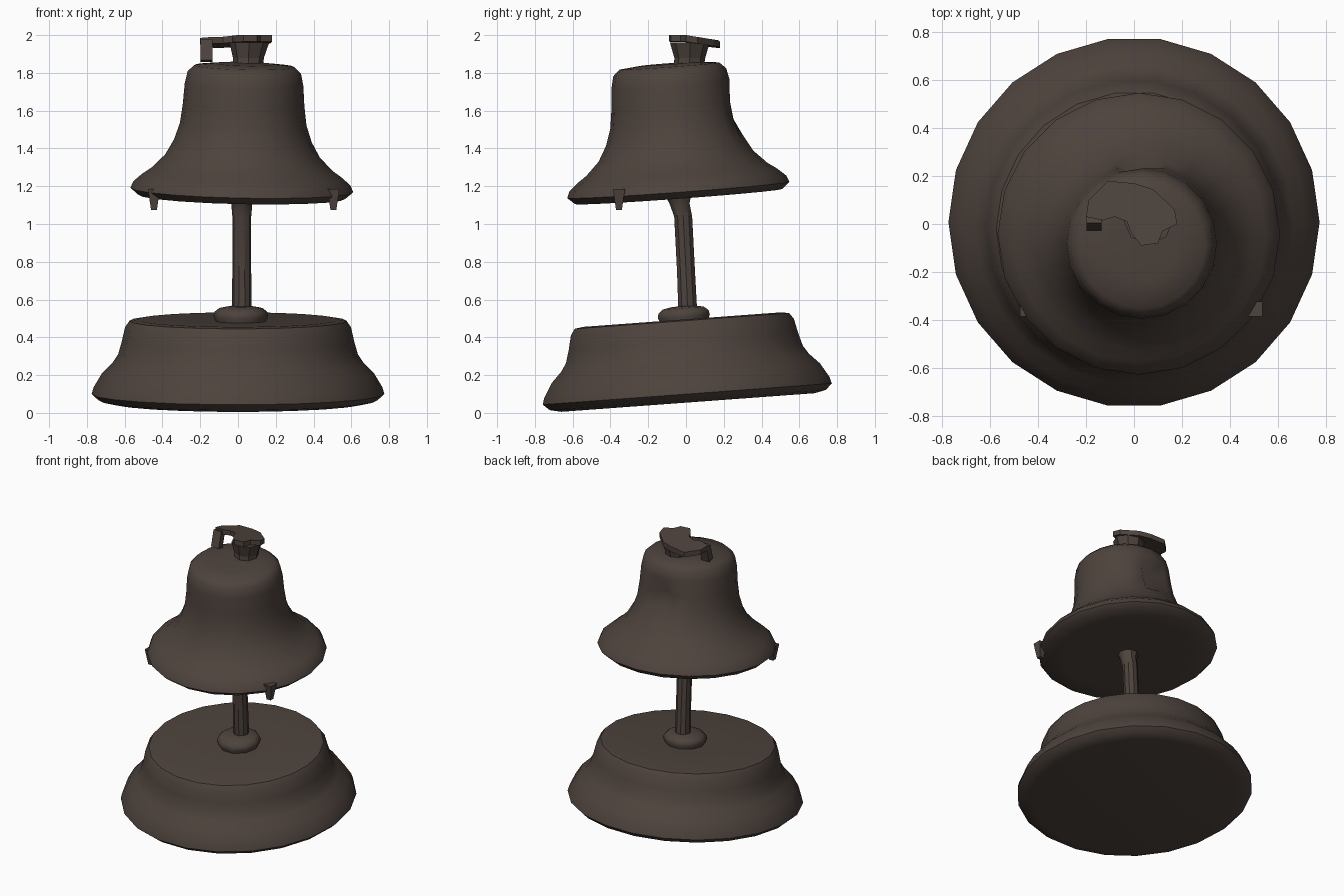
import bpy, bmesh, math
from mathutils import Vector, Matrix

if "Cube" in bpy.data.objects:
    bpy.data.objects.remove(bpy.data.objects["Cube"])

bronze = bpy.data.materials.new("dark_bronze")
bronze.diffuse_color = (0.075, 0.056, 0.046, 1)
bronze.use_nodes = True
bronze.node_tree.nodes["Principled BSDF"].inputs["Base Color"].default_value = bronze.diffuse_color
TILT = math.radians(4.2)   # whole ornament leans towards the front


def finish(bm, name, loc=(0, 0, 0), rot=(0, 0, 0), smooth=35):
    bmesh.ops.recalc_face_normals(bm, faces=bm.faces)
    me = bpy.data.meshes.new(name)
    bm.to_mesh(me)
    bm.free()
    me.materials.append(bronze)
    ob = bpy.data.objects.new(name, me)
    bpy.context.collection.objects.link(ob)
    ob.location, ob.rotation_euler = loc, rot
    if smooth:
        bpy.ops.object.select_all(action='DESELECT')
        ob.select_set(True)
        bpy.context.view_layer.objects.active = ob
        bpy.ops.object.shade_smooth_by_angle(angle=math.radians(smooth))
    return ob


def lathe(profile, n):
    """Closed solid of revolution; profile runs bottom to top as (radius, z)."""
    bm = bmesh.new()
    rings = [[bm.verts.new((r * math.cos(2 * math.pi * i / n),
                            r * math.sin(2 * math.pi * i / n), z))
              for i in range(n)] for r, z in profile]
    for a, b in zip(rings, rings[1:]):
        for i in range(n):
            j = (i + 1) % n
            bm.faces.new((a[i], a[j], b[j], b[i]))
    bm.faces.new(rings[0][::-1])
    bm.faces.new(rings[-1])
    return bm


def sweep(sections, n):
    """Tube through (x, y, z, radius) sections with horizontal rings."""
    bm = lathe([(r, k) for k, (x, y, z, r) in enumerate(sections)], n)
    for v in bm.verts:
        x, y, z, r = sections[round(v.co.z)]
        v.co = Vector((v.co.x + x, v.co.y + y, z))
    return bm


# stepped pedestal
finish(lathe([(0.68, -0.005), (0.74, 0.008), (0.775, 0.04), (0.765, 0.075), (0.72, 0.15),
              (0.665, 0.205), (0.635, 0.25), (0.615, 0.32), (0.598, 0.395),
              (0.575, 0.428), (0.53, 0.435), (0.15, 0.425)], 22),
       "pedestal", (0, 0.01, 0.06), (TILT, 0, 0), 45)

# collar at the foot of the post
finish(lathe([(0.12, -0.03), (0.145, 0.02), (0.14, 0.045), (0.115, 0.065), (0.06, 0.075)], 10),
       "post_collar", (0.015, -0.01, 0.49), (TILT, 0, 0), 40)

# post
finish(sweep([(0.02, 0.012, 0.48, 0.053), (0.02, 0.0, 0.75, 0.05), (0.02, -0.015, 1.04, 0.05),
              (0.02, -0.035, 1.11, 0.056), (0.02, -0.045, 1.17, 0.08)], 10), "post")

# bell with closed underside and a small dent in the back
bm = lathe([(0.08, -0.03), (0.42, -0.025), (0.55, -0.025), (0.59, 0.01), (0.575, 0.045),
            (0.53, 0.085), (0.48, 0.12), (0.41, 0.19), (0.365, 0.27), (0.335, 0.36),
            (0.322, 0.46), (0.314, 0.57), (0.30, 0.635), (0.265, 0.668), (0.15, 0.68)], 20)
for v in bm.verts:
    ang = math.atan2(v.co.y, v.co.x)
    if abs(ang - math.pi / 2) < 0.1 and 0.3 < v.co.z < 0.5:
        v.co.y -= 0.08
finish(bm, "bell", (0.02, -0.04, 1.17), (TILT, math.radians(1.2), 0), 50)

# small lugs under the bell rim
for side, x in (("left", -0.445), ("right", 0.505)):
    bm = bmesh.new()
    bmesh.ops.create_cone(bm, cap_ends=True, segments=4, radius1=0.022, radius2=0.045, depth=0.11)
    finish(bm, side + "_rim_lug", (x, -0.355, 1.13), (0, 0, math.radians(45)), 0)

# flared stem of the crown
finish(sweep([(0.055, 0.015, 1.82, 0.078), (0.055, 0.02, 1.88, 0.082),
              (0.06, 0.02, 1.96, 0.105)], 8), "crown_stem", smooth=0)

# broken crown plate with curved arm
outline = [(-0.2, 0.03), (-0.19, 0.1), (-0.11, 0.18), (0.0, 0.17), (0.08, 0.145),
           (0.17, 0.06), (0.18, 0.0), (0.12, -0.03), (0.1, -0.08), (0.03, -0.09),
           (-0.01, -0.04), (-0.03, 0.01), (-0.08, 0.03), (-0.13, 0.015)]
bm = bmesh.new()
face = bm.faces.new([bm.verts.new((x, y, 1.993 - 0.16 * max(0, y) + 0.05 * min(0, x)))
                     for x, y in outline])
ext = bmesh.ops.extrude_face_region(bm, geom=[face])
for v in ext["geom"]:
    if isinstance(v, bmesh.types.BMVert):
        v.co.z -= 0.035
bmesh.ops.translate(bm, vec=(0, 0, 0.007), verts=bm.verts)
finish(bm, "crown_plate", smooth=0)

# hanging end of the crown arm
bm = bmesh.new()
bmesh.ops.create_cube(bm, size=1, matrix=Matrix.Translation((-0.167, 0.01, 1.918)) @
                      Matrix.Rotation(math.radians(-15), 4, 'X') @ Matrix.Diagonal((0.062, 0.045, 0.115, 1)))
finish(bm, "crown_arm_end", smooth=0)
